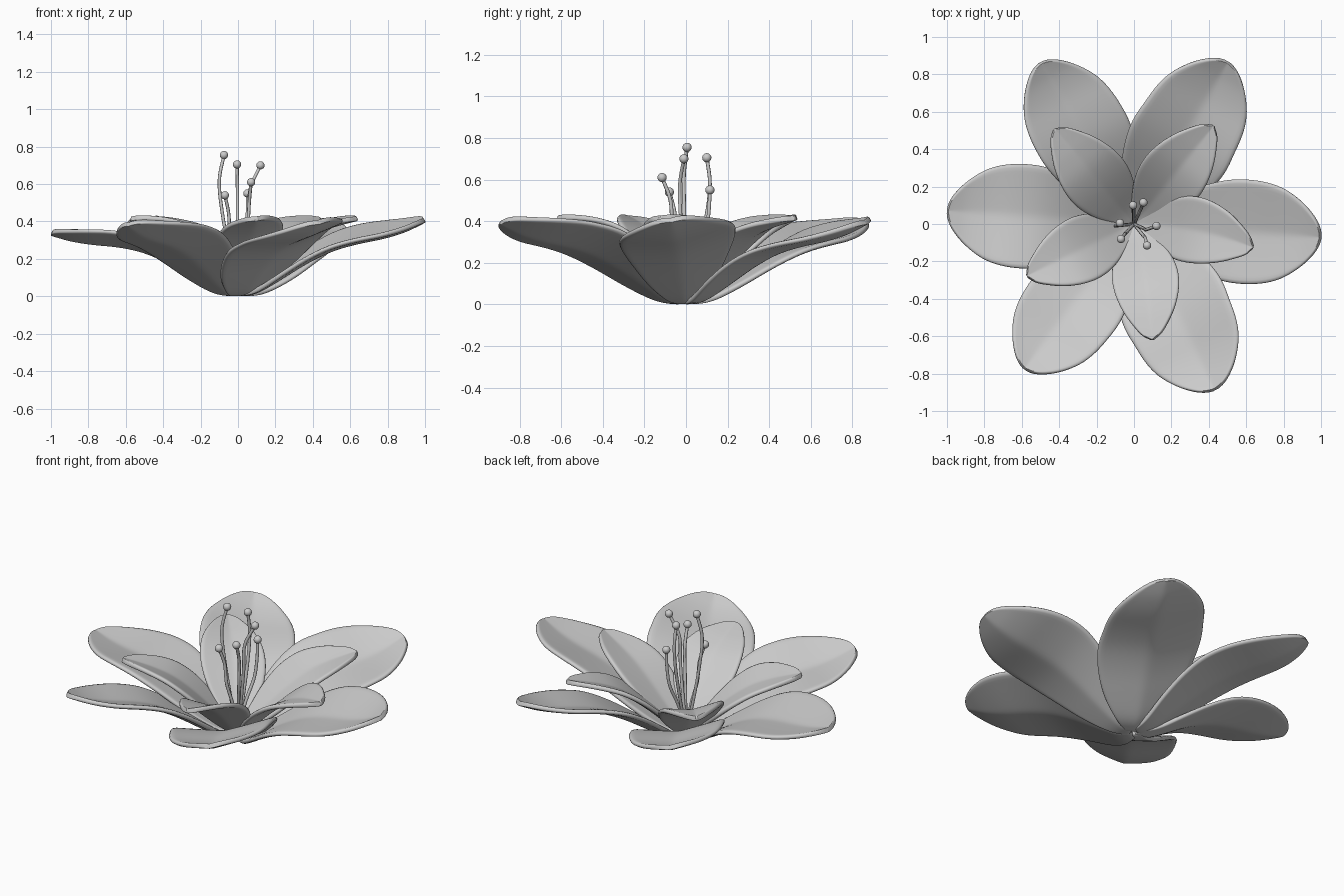
import bpy, math
from mathutils import Vector

if "Cube" in bpy.data.objects:
    bpy.data.objects.remove(bpy.data.objects["Cube"])


def spline(pts, n):
    """Evenly resample a Catmull-Rom curve through pts."""
    p = [Vector(q) for q in pts]
    p = [2 * p[0] - p[1]] + p + [2 * p[-1] - p[-2]]
    out, segs = [], len(p) - 3
    for k in range(n + 1):
        u = k / n * segs
        i = min(int(u), segs - 1)
        t = u - i
        a, b, c, d = p[i:i + 4]
        out.append(0.5 * (2 * b + (c - a) * t + (2 * a - 5 * b + 4 * c - d) * t * t
                          + (3 * b - a - 3 * c + d) * t ** 3))
    return out


def petal(name, stations, angle, length, width, base, lift, cup, tilt, bend=0.0):
    """Stations are (radius, height, half width) along the midrib."""
    rows, cols = spline(stations, 26), 14
    ca, sa = math.cos(math.radians(angle)), math.sin(math.radians(angle))
    tip = stations[-1][0]
    verts, faces = [], []
    for r, z, w in rows:
        t = r / tip
        w = max(w, 0.006) * width * (1 + base * max(0, 1 - t / 0.6))
        for j in range(cols + 1):
            s = j / cols * 2 - 1
            x, y = r * length, s * w
            # creased midrib, raised edges and a pinwheel tilt
            h = z + lift * r ** 3 + cup * w * abs(s) ** 1.1 + tilt * y
            y += bend * 4 * t * (1 - t)
            verts.append((x * ca - y * sa, x * sa + y * ca, h))
    n = cols + 1
    for i in range(len(rows) - 1):
        for j in range(cols):
            a = i * n + j
            faces.append((a, a + n, a + n + 1, a + 1))
    me = bpy.data.meshes.new(name)
    me.from_pydata(verts, [], faces)
    me.shade_smooth()
    ob = bpy.data.objects.new(name, me)
    bpy.context.collection.objects.link(ob)
    so = ob.modifiers.new("thickness", 'SOLIDIFY')
    so.thickness, so.offset = 0.026, 0
    su = ob.modifiers.new("smooth", 'SUBSURF')
    su.levels = su.render_levels = 1
    return ob


# outer petals
outer = [(0.01, 0.012, 0.03), (0.1, 0.027, 0.085), (0.22, 0.095, 0.16), (0.36, 0.18, 0.225),
         (0.5, 0.245, 0.27), (0.64, 0.28, 0.28), (0.78, 0.30, 0.25), (0.89, 0.325, 0.18),
         (0.96, 0.35, 0.105), (0.99, 0.362, 0.05), (1.0, 0.366, 0.0)]
for k, (ang, ln, wd, base, lift, tilt) in enumerate([
        (-4, 1.0, 1.0, 0.1, 0.04, 0.15), (60, 1.0, 0.98, 0.5, 0.03, 0.19),
        (120, 0.995, 0.92, 0.2, 0.03, 0.17), (176, 1.0, 1.0, 0.1, -0.03, 0.08),
        (233, 0.97, 0.92, 0.3, 0.02, 0.17), (296, 0.985, 1.0, 0.5, 0.03, 0.19)]):
    petal(f"outer_petal_{k + 1}", outer, ang, ln, wd, base, lift, 0.18, tilt)

# inner petals
inner = [(0.01, 0.03, 0.025), (0.08, 0.085, 0.085), (0.18, 0.18, 0.15), (0.28, 0.265, 0.178),
         (0.38, 0.33, 0.172), (0.48, 0.37, 0.14), (0.56, 0.393, 0.095),
         (0.62, 0.408, 0.05), (0.65, 0.415, 0.0)]
for k, (ang, ln, bend) in enumerate([(-11, 1.0, 0.03), (51, 1.04, 0), (130, 1.02, 0),
                                     (206, 0.98, 0), (279, 0.965, 0.015)]):
    petal(f"inner_petal_{k + 1}", inner, ang, ln, 1.0, 0.0, 0.0, 0.18, 0.11, bend)

# stamens: curved filament with a round anther on top
for k, (x, y, z, mx, my) in enumerate([
        (-0.075, 0.005, 0.755, -0.1, -0.01), (-0.005, 0.10, 0.705, -0.003, 0.115),
        (0.12, -0.01, 0.70, 0.065, -0.03), (0.07, -0.115, 0.61, 0.06, -0.075),
        (0.05, 0.115, 0.55, 0.05, 0.11), (-0.07, -0.08, 0.54, -0.05, -0.055)]):
    path = spline([(0, 0, 0.04), (mx * 0.4, my * 0.4, 0.2), (mx * 0.85, my * 0.85, z * 0.6),
                   (mx, my, z * 0.82), (x, y, z)], 20)
    cu = bpy.data.curves.new(f"filament_{k + 1}", 'CURVE')
    cu.dimensions = '3D'
    cu.bevel_depth, cu.bevel_resolution, cu.use_fill_caps = 0.009, 2, True
    sp = cu.splines.new('POLY')
    sp.points.add(len(path) - 1)
    for pt, co in zip(sp.points, path):
        pt.co = (*co, 1)
    sp.use_smooth = True
    bpy.context.collection.objects.link(bpy.data.objects.new(f"filament_{k + 1}", cu))
    bpy.ops.mesh.primitive_uv_sphere_add(segments=20, ring_count=12, radius=0.022, location=(x, y, z))
    bpy.context.object.name = f"anther_{k + 1}"
    bpy.ops.object.shade_smooth()
